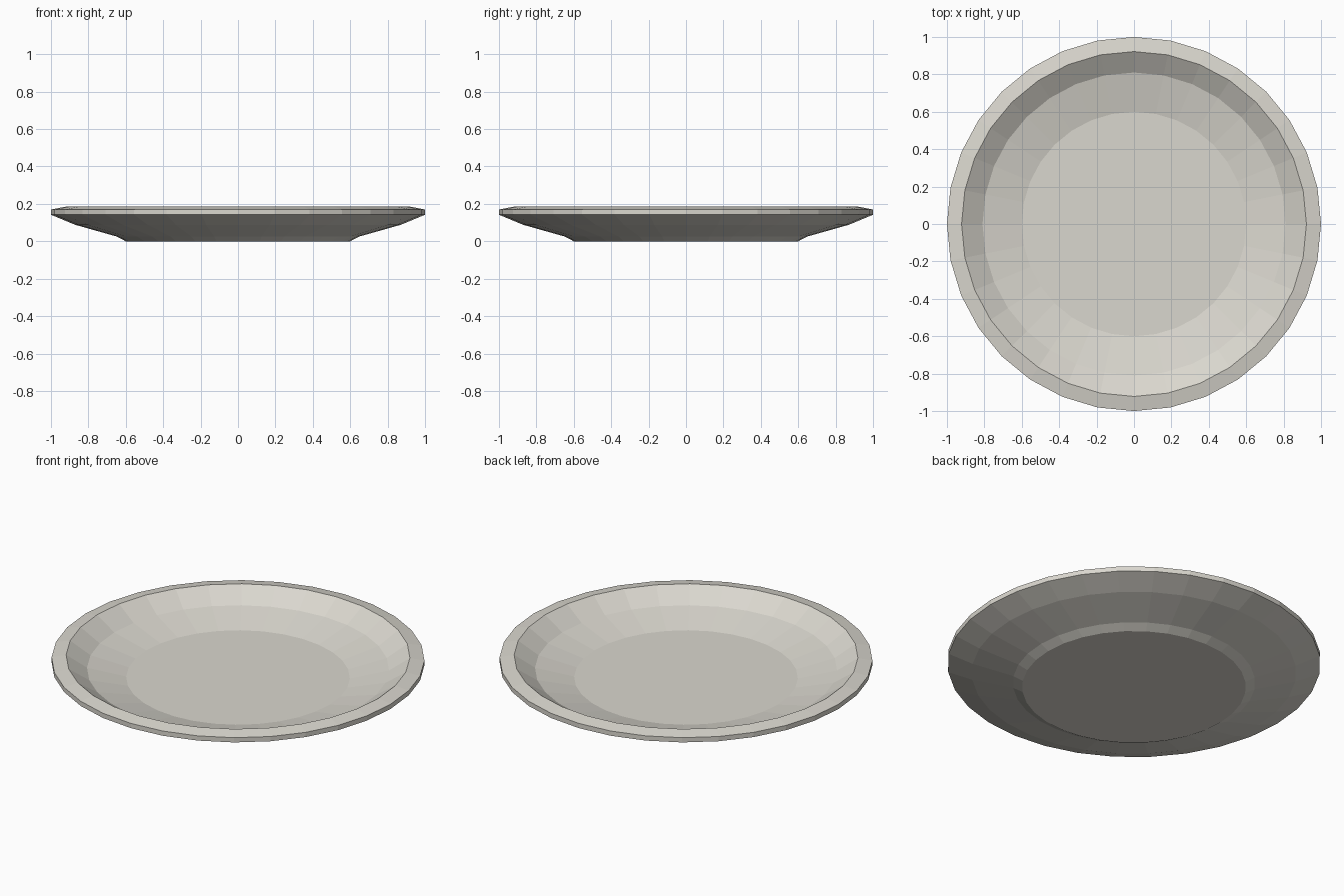
import bpy, bmesh, math

if "Cube" in bpy.data.objects:
    bpy.data.objects.remove(bpy.data.objects["Cube"])

SIDES = 32

# plate colour
glaze = bpy.data.materials.new("warm off-white glaze")
glaze.diffuse_color = (0.70, 0.68, 0.62, 1.0)
glaze.use_nodes = True
glaze.node_tree.nodes["Principled BSDF"].inputs["Base Color"].default_value = glaze.diffuse_color

# profile (radius, height): underside, outer edge, rim, inner wall, floor
profile = [(0.60, 0.0), (0.65, 0.026), (0.87, 0.088), (1.0, 0.142),
           (1.0, 0.17), (0.922, 0.185), (0.81, 0.11), (0.60, 0.06)]

bm = bmesh.new()
rings = []
for r, z in profile:
    rings.append([bm.verts.new((r * math.cos(2 * math.pi * i / SIDES),
                                r * math.sin(2 * math.pi * i / SIDES), z))
                  for i in range(SIDES)])

# walls between neighbouring rings
for a, b in zip(rings, rings[1:]):
    for i in range(SIDES):
        j = (i + 1) % SIDES
        bm.faces.new((a[i], a[j], b[j], b[i]))

# base and floor discs
bm.faces.new(rings[0][::-1])
bm.faces.new(rings[-1])
bmesh.ops.recalc_face_normals(bm, faces=bm.faces[:])

mesh = bpy.data.meshes.new("plate")
bm.to_mesh(mesh)
bm.free()
mesh.materials.append(glaze)
plate = bpy.data.objects.new("plate", mesh)
bpy.context.collection.objects.link(plate)
